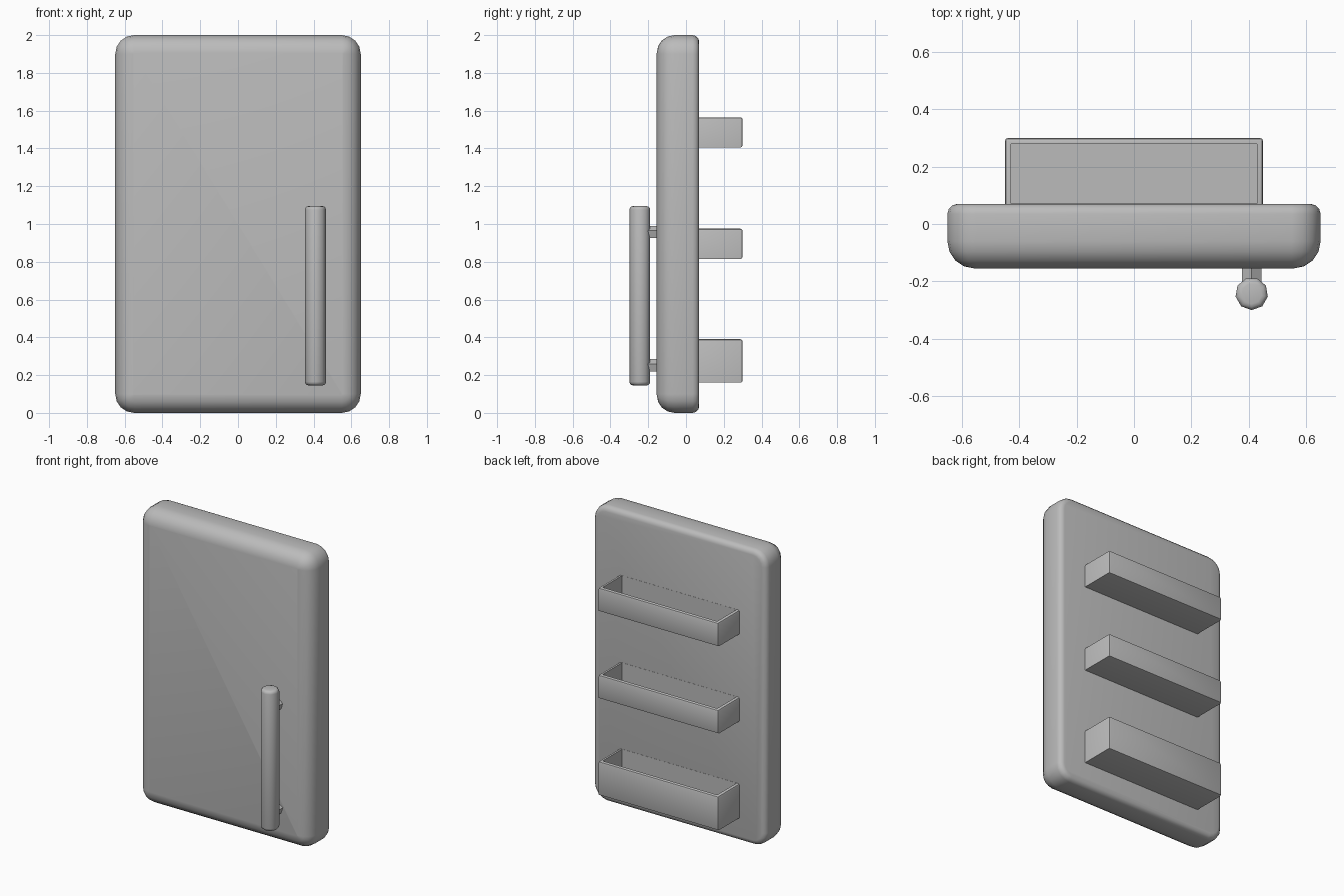
import bpy, bmesh, math
from mathutils import Matrix

cube = bpy.data.objects.get("Cube")
if cube:
    bpy.data.objects.remove(cube)

GREY = (0.5, 0.5, 0.5, 1)
mat = bpy.data.materials.new("plain grey")
mat.use_nodes = True
mat.diffuse_color = GREY
mat.node_tree.nodes["Principled BSDF"].inputs["Base Color"].default_value = GREY


def finish(name, bm, angle=50):
    """Turn a bmesh into a smooth-shaded object with sharp edges kept."""
    bmesh.ops.recalc_face_normals(bm, faces=bm.faces)
    mesh = bpy.data.meshes.new(name)
    bm.to_mesh(mesh)
    bm.free()
    mesh.materials.append(mat)
    obj = bpy.data.objects.new(name, mesh)
    bpy.context.collection.objects.link(obj)
    bpy.ops.object.select_all(action="DESELECT")
    obj.select_set(True)
    bpy.context.view_layer.objects.active = obj
    bpy.ops.object.shade_smooth_by_angle(angle=math.radians(angle))
    return obj


# Door panel: rounded rectangles lofted from front to back
def rounded_ring(bm, y, inset, radius=0.1, steps=4):
    verts = []
    r = radius - inset
    for i, (sx, sz) in enumerate([(1, 1), (-1, 1), (-1, -1), (1, -1)]):
        cx, cz = sx * (0.65 - radius), 1 + sz * (1 - radius)
        for k in range(steps + 1):
            a = (i + k / steps) * math.pi / 2
            verts.append(bm.verts.new((cx + r * math.cos(a), y, cz + r * math.sin(a))))
    return verts


FRONT, BACK = -0.155, 0.07
front_r, back_r = 0.095, 0.035
profile = []
for k in range(5):
    a = k / 4 * math.pi / 2
    profile.append((FRONT + front_r * (1 - math.sin(a)), front_r * (1 - math.cos(a))))
profile.reverse()
for k in range(4):
    a = k / 3 * math.pi / 2
    profile.append((BACK - back_r * (1 - math.sin(a)), back_r * (1 - math.cos(a))))
profile.sort()

bm = bmesh.new()
rings = [rounded_ring(bm, y, inset) for y, inset in profile]
for a, b in zip(rings, rings[1:]):
    for i in range(len(a)):
        j = (i + 1) % len(a)
        bm.faces.new((a[i], a[j], b[j], b[i]))
bm.faces.new(rings[0])
bm.faces.new(rings[-1])
finish("door_panel", bm)


# Open-topped shelf bins on the back
def shelf_bin(name, z0, z1, wall=0.03):
    bm = bmesh.new()
    depth = 0.3 - BACK
    bmesh.ops.create_cube(bm, size=1)
    bmesh.ops.scale(bm, vec=(0.9, depth, z1 - z0), verts=bm.verts)
    bmesh.ops.translate(bm, vec=(0, BACK + depth / 2, (z0 + z1) / 2), verts=bm.verts)
    top = max(bm.faces, key=lambda f: f.calc_center_median().z)
    bmesh.ops.inset_region(bm, faces=[top], thickness=wall)
    # The inner opening runs right up to the door
    for v in top.verts:
        if v.co.y < 0.2:
            v.co.y = BACK + 0.001
    rim = [e for e in bm.edges
           if min(v.co.z for v in e.verts) > z1 - 0.001 and min(v.co.y for v in e.verts) > 0.25]
    hollow = bmesh.ops.extrude_discrete_faces(bm, faces=[top])["faces"][0]
    for v in hollow.verts:
        v.co.z = z0 + wall
    outer = [e for e in bm.edges if e.is_valid and len(e.link_faces) == 2
             and all(v.co.z > z1 - 0.001 for v in e.verts)
             and abs(e.verts[0].co.x - e.verts[1].co.x) + abs(e.verts[0].co.y - e.verts[1].co.y) > 0.1
             and max(v.co.y for v in e.verts) > 0.29]
    outer += [e for e in bm.edges if all(v.co.y > 0.29 for v in e.verts) and e not in outer]
    bmesh.ops.bevel(bm, geom=outer, offset=0.012, segments=2, profile=0.5, affect="EDGES")
    finish(name, bm, 40)


for name, z0, z1 in [("bottom_bin", 0.16, 0.39), ("middle_bin", 0.815, 0.975), ("top_bin", 1.405, 1.565)]:
    shelf_bin(name, z0, z1)


# Handle: nine-sided bar with softened ends, on two five-sided posts
bm = bmesh.new()
bmesh.ops.create_cone(bm, cap_ends=True, segments=9, radius1=0.057, radius2=0.057, depth=0.95,
                      matrix=Matrix.Translation((0.41, -0.243, 0.62)) @ Matrix.Rotation(math.pi, 4, "Z"))
ends = [e for e in bm.edges if abs(e.verts[0].co.z - e.verts[1].co.z) < 0.01]
bmesh.ops.bevel(bm, geom=ends, offset=0.02, segments=3, profile=0.5, affect="EDGES")
finish("handle_bar", bm)

for name, z in [("lower_handle_post", 0.248), ("upper_handle_post", 0.954)]:
    bm = bmesh.new()
    bmesh.ops.create_cone(bm, cap_ends=True, segments=5, radius1=0.036, radius2=0.036, depth=0.08,
                          matrix=Matrix.Translation((0.41, -0.165, z)) @ Matrix.Rotation(math.pi / 2, 4, "X"))
    finish(name, bm, 30)
